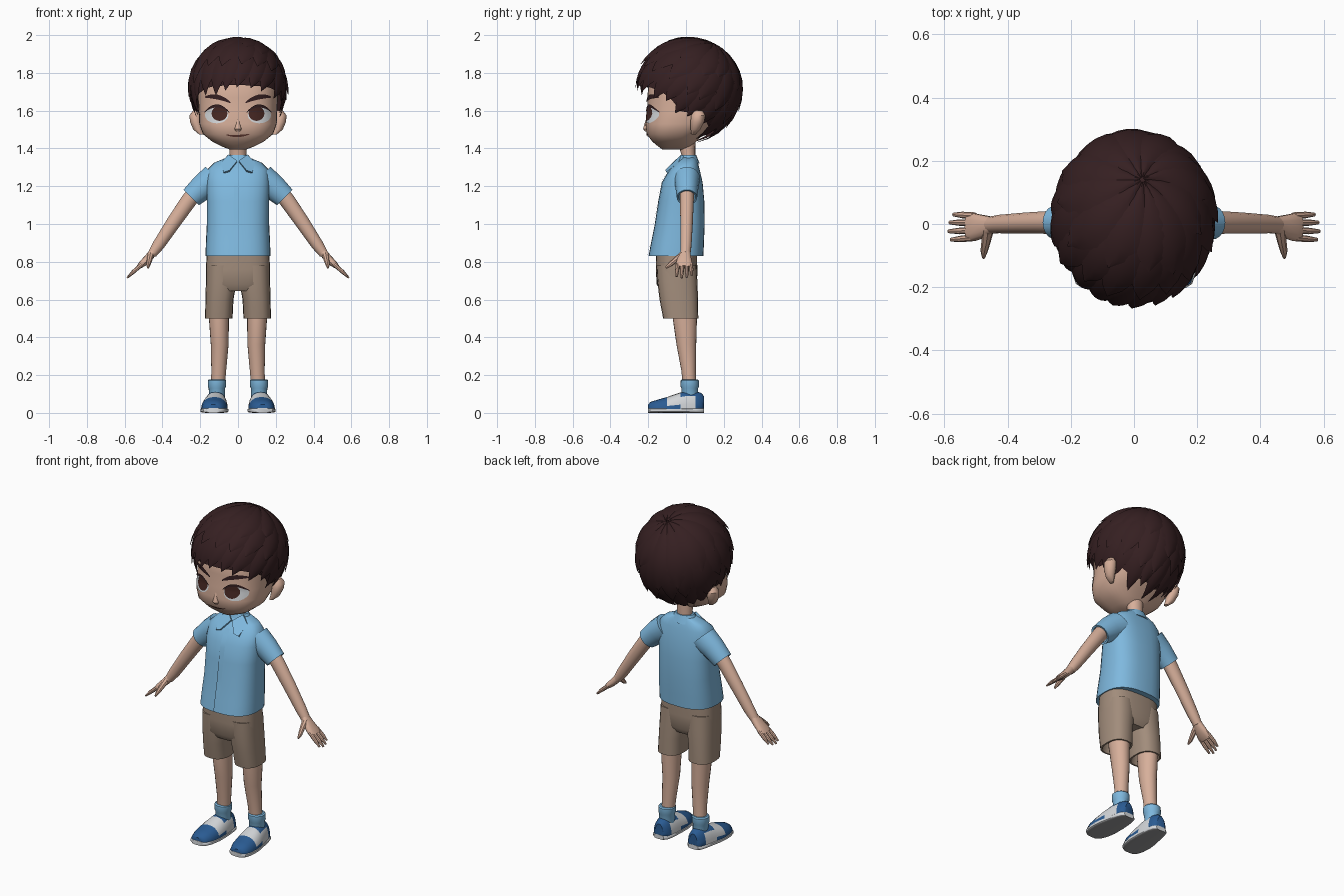
import bpy, bmesh, math, random
from mathutils import Vector

if "Cube" in bpy.data.objects:
    bpy.data.objects.remove(bpy.data.objects["Cube"])

random.seed(4)


def material(name, r, g, b):
    m = bpy.data.materials.new(name)
    m.diffuse_color = (r, g, b, 1)
    m.use_nodes = True
    m.node_tree.nodes["Principled BSDF"].inputs["Base Color"].default_value = m.diffuse_color
    return m


SKIN = material("skin", 0.68, 0.43, 0.325)
HAIR = material("hair brown", 0.036, 0.014, 0.0155)
SHIRT = material("light blue cloth", 0.21, 0.48, 0.73)
TAN = material("tan cloth", 0.36, 0.265, 0.20)
BLUE = material("shoe blue", 0.023, 0.105, 0.29)
WHITE = material("white", 0.66, 0.68, 0.70)
GREY = material("sole grey", 0.32, 0.32, 0.33)
IRIS = material("eye brown", 0.06, 0.02, 0.016)
LIP = material("mouth brown", 0.22, 0.08, 0.06)


def finish(name, bm, mats, angle=40):
    bmesh.ops.recalc_face_normals(bm, faces=bm.faces)
    mesh = bpy.data.meshes.new(name)
    bm.to_mesh(mesh)
    bm.free()
    ob = bpy.data.objects.new(name, mesh)
    bpy.context.collection.objects.link(ob)
    for m in mats:
        mesh.materials.append(m)
    bpy.ops.object.select_all(action='DESELECT')
    ob.select_set(True)
    bpy.context.view_layer.objects.active = ob
    bpy.ops.object.shade_smooth_by_angle(angle=math.radians(angle))
    return ob


def loft(name, secs, mats, u=(1, 0, 0), v=(0, 1, 0), n=20, p=2.0, s=1, zmin=-9, rule=None):
    """Closed skin through superellipse sections (x, y, z, radius u, radius v)."""
    bm = bmesh.new()
    u, v = Vector(u).normalized(), Vector(v).normalized()
    rings = []
    for x, y, z, ru, rv in secs:
        ring = []
        for i in range(n):
            a = 2 * math.pi * i / n
            c, d = (math.copysign(abs(k) ** (2 / p), k) for k in (math.cos(a), math.sin(a)))
            q = Vector((x, y, z)) + u * ru * c + v * rv * d
            ring.append(bm.verts.new((q.x * s, q.y, max(q.z, zmin))))
        rings.append(ring)
    for r0, r1 in zip(rings, rings[1:]):
        for i in range(n):
            bm.faces.new((r0[i], r0[i - 1], r1[i - 1], r1[i]))
    bm.faces.new(rings[0])
    bm.faces.new(rings[-1])
    if rule:
        for f in bm.faces:
            f.material_index = rule(f.calc_center_median())
    return finish(name, bm, mats)


def front_y(secs, p, x, z):
    """Front surface of an upright loft at x, z."""
    for a, b in zip(secs, secs[1:]):
        if a[2] <= z <= b[2]:
            t = (z - a[2]) / (b[2] - a[2])
            _, cy, _, rx, ry = (i + (j - i) * t for i, j in zip(a, b))
            return cy - ry * max(0, 1 - abs(x / rx) ** p) ** (1 / p)
    return 0


def patch(name, fn, nu, nv, secs, p, off, mat):
    """Thin plate laid on the front of a loft; fn(u, v) gives x, z."""
    bm = bmesh.new()
    grid = []
    for i in range(nu + 1):
        row = []
        for j in range(nv + 1):
            x, z = fn(i / nu, j / nv)
            row.append(bm.verts.new((x, front_y(secs, p, x, z) - off, z)))
        grid.append(row)
    for i in range(nu):
        for j in range(nv):
            bm.faces.new((grid[i][j], grid[i + 1][j], grid[i + 1][j + 1], grid[i][j + 1]))
    bmesh.ops.remove_doubles(bm, verts=bm.verts, dist=1e-5)
    return finish(name, bm, [mat])


def disc(cx, cz, rx, rz):
    return lambda u, v: (cx + rx * v * math.cos(u * 2 * math.pi), cz + rz * v * math.sin(u * 2 * math.pi))


def strip(x0, z0, x1, z1, arch, half):
    return lambda u, v: (x0 + (x1 - x0) * u,
                         z0 + (z1 - z0) * u + arch * 4 * u * (1 - u)
                         + half * (2 * v - 1) * (0.25 + 3 * u * (1 - u)))


# Head, neck and face
HEAD, HP = [(0, -.065, 1.395, .045, .06), (0, -.062, 1.41, .085, .085), (0, -.062, 1.435, .135, .115),
            (0, -.058, 1.475, .185, .15), (0, -.03, 1.53, .205, .185), (0, -.005, 1.59, .207, .2),
            (0, .01, 1.67, .212, .215), (0, .01, 1.77, .21, .205), (0, .02, 1.86, .15, .15),
            (0, .03, 1.91, .06, .06)], 2.5
loft("head", HEAD, [SKIN], n=36, p=HP)
loft("neck", [(0, .012, 1.30, .047, .037), (0, .012, 1.37, .044, .037), (0, .0, 1.45, .05, .05)], [SKIN])
loft("nose", [(0, -.205, 1.49, .012, .012), (0, -.21, 1.503, .019, .017), (0, -.208, 1.52, .014, .015),
              (0, -.2, 1.56, .007, .01)], [SKIN], n=12)
patch("mouth", strip(-.062, 1.472, .062, 1.476, -.008, .006), 12, 1, HEAD, HP, .004, LIP)
for s in (-1, 1):
    patch("eye_white", disc(.113 * s, 1.577, .062, .044), 24, 5, HEAD, HP, .004, WHITE)
    patch("iris", disc(.098 * s, 1.585, .042, .039), 20, 4, HEAD, HP, .007, IRIS)
    patch("upper_lid", strip(.045 * s, 1.59, .178 * s, 1.592, .034, .008), 12, 1, HEAD, HP, .009, HAIR)
    patch("eyebrow", strip(.04 * s, 1.643, .175 * s, 1.672, .014, .013), 12, 1, HEAD, HP, .006, HAIR)
    loft("ear", [(.195, .04, 1.475, .012, .012), (.212, .05, 1.50, .025, .025), (.222, .06, 1.54, .032, .036),
                 (.225, .065, 1.575, .032, .038), (.22, .065, 1.60, .018, .022)], [SKIN], n=12, s=s)

# Hair: an inner cap with layered pointed locks running from the crown
K = Vector((.1, .45, .88)).normalized()
E1 = (Vector((0, -1, 0)) - K * K.dot(Vector((0, -1, 0)))).normalized()
E2 = E1.cross(K) * (1 if E1.cross(K).x > 0 else -1)
HAIRLINE = [(0, 1.72), (40, 1.71), (60, 1.68), (75, 1.64), (90, 1.57), (115, 1.55), (140, 1.47), (180, 1.435)]


def hair_point(a, t, k=1.0):
    d = K * math.cos(t) + (E1 * math.cos(a) + E2 * math.sin(a)) * math.sin(t)
    rz = .27 if d.z > 0 else .295
    return Vector((.265 * d.x * k, .01 + .285 * d.y * k, 1.715 + rz * d.z * k))


def hair_end(a, drop=0.0):
    deg = abs((math.degrees(a) + 180) % 360 - 180)
    z = 1.5
    for (a0, z0), (a1, z1) in zip(HAIRLINE, HAIRLINE[1:]):
        if a0 <= deg <= a1:
            z = z0 + (z1 - z0) * (deg - a0) / (a1 - a0)
    t = 1.0
    while t < 2.5 and hair_point(a, t).z > z - drop:
        t += .01
    return t


bm = bmesh.new()
rows = [[bm.verts.new(hair_point(a, hair_end(a, -.02) * (.02 + .98 * j / 10), .93)) for j in range(11)]
        for a in (2 * math.pi * i / 40 for i in range(40))]
for i in range(40):
    for j in range(10):
        bm.faces.new((rows[i - 1][j], rows[i][j], rows[i][j + 1], rows[i - 1][j + 1]))
bm.faces.new([r[0] for r in rows])
finish("hair_cap", bm, [HAIR])

bm = bmesh.new()
# count, start angle, share of full length, half width, height
for count, t0, share, hw, k in ((21, .75, 1.0, .23, .95), (17, .3, .8, .29, .985), (12, .03, .58, .40, 1.0)):
    for c in range(count):
        a0 = 2 * math.pi * (c + random.uniform(-.2, .2)) / count
        t1 = hair_end(a0, random.uniform(-.01, .035)) * share * (1 if share == 1 else random.uniform(.9, 1.08))
        rows = []
        for i in range(9):
            w = i / 8
            width = hw * (1 if w < .5 else (1 - ((w - .5) / .5) ** 1.8)) + .004
            row = []
            for j in (-1, -.5, 0, .5, 1):
                lift = k + .035 * (1 - j * j) * min(1, 2.2 - 2 * w) - .012 + .03 * w ** 3
                row.append(bm.verts.new(hair_point(a0 + .3 * (1 - w) + j * width, t0 + (t1 - t0) * w, lift)))
            rows.append(row)
        for r0, r1 in zip(rows, rows[1:]):
            for j in range(4):
                bm.faces.new((r0[j], r0[j + 1], r1[j + 1], r1[j]))
finish("hair_locks", bm, [HAIR])

# Shirt body, placket and collar
BODY, BP = [(0, -.053, .83, .172, .145), (0, -.045, .90, .17, .14), (0, -.033, 1.0, .165, .132),
            (0, -.025, 1.12, .165, .122), (0, -.02, 1.22, .168, .108), (0, -.008, 1.29, .16, .08),
            (0, .005, 1.325, .125, .058), (0, .012, 1.352, .06, .04)], 2.6
loft("shirt_body", BODY, [SHIRT], n=32, p=BP)
patch("shirt_placket", lambda u, v: (-.022 + .03 * v, .835 + .46 * u), 14, 2, BODY, BP, .006, SHIRT)
loft("collar_band", [(0, .012, 1.32, .082, .06), (0, .012, 1.365, .056, .042)], [SHIRT])
for s in (-1, 1):
    bm = bmesh.new()
    wing = [(.004, -.06, 1.335), (.05, -.025, 1.368), (.092, -.04, 1.325), (.075, -.105, 1.275), (.045, -.11, 1.285)]
    f = bm.faces.new([bm.verts.new((x * s, y, z)) for x, y, z in wing])
    ext = bmesh.ops.extrude_face_region(bm, geom=[f])
    bmesh.ops.translate(bm, vec=(0, .012, -.008), verts=[g for g in ext["geom"] if isinstance(g, bmesh.types.BMVert)])
    finish("collar_wing", bm, [SHIRT], 20)

    # Sleeves, arms and hands
    loft("sleeve", [(.11, .005, 1.24, .088, .07), (.18, .005, 1.20, .07, .062), (.248, .005, 1.14, .058, .054),
                    (.246, .005, 1.142, .047, .044), (.21, .005, 1.17, .04, .04)], [SHIRT], u=(1, 0, 1), s=s)
    U = (.83, 0, .55)
    loft("arm", [(.2, .005, 1.20, .042, .038), (.26, .005, 1.125, .042, .037), (.34, .003, 1.01, .038, .034),
                 (.42, 0, .89, .032, .03), (.455, -.003, .84, .024, .027)], [SKIN], u=U, n=14, s=s)
    loft("palm", [(.445, -.003, .855, .022, .025), (.475, -.008, .82, .021, .036), (.505, -.01, .79, .019, .044),
                  (.525, -.01, .772, .013, .042)], [SKIN], u=U, n=14, p=2.4, s=s)
    for y, tip in ((-.043, .95), (-.02, 1.05), (.004, 1.0), (.026, .85)):
        loft("finger", [(.505, y, .79, .012, .011), (.505 + .045 * tip, y * 1.1, .79 - .04 * tip, .011, .0105),
                        (.505 + .078 * tip, y * 1.15, .79 - .072 * tip, .005, .006)], [SKIN], u=U, n=8, s=s)
    loft("thumb", [(.462, -.015, .84, .02, .018), (.468, -.055, .81, .015, .015), (.474, -.085, .785, .012, .012),
                   (.476, -.107, .768, .005, .006)], [SKIN], v=(0, .55, -.83), n=8, s=s)

    # Shorts legs with hollow hems, legs, socks
    loft("shorts_leg", [(.102, -.028, .56, .058, .075), (.102, -.028, .50, .064, .084), (.102, -.028, .50, .073, .093),
                        (.098, -.038, .60, .074, .102), (.088, -.046, .70, .082, .106),
                        (.085, -.05, .78, .082, .106)], [TAN], p=2.5, s=s)
    loft("leg", [(.1, -.005, .60, .055, .064), (.101, -.006, .50, .053, .064), (.097, .002, .36, .047, .052),
                 (.102, .014, .22, .039, .038), (.108, .02, .12, .037, .035)], [SKIN], s=s)
    loft("sock", [(.112, .022, .07, .042, .044), (.112, .02, .13, .043, .044), (.112, .02, .14, .048, .049),
                  (.111, .02, .172, .048, .048), (.11, .02, .178, .042, .042)], [SHIRT], s=s)

    # Shoes: y, centre x, half width, top height
    shape = [(-.2, .13, .03, .045), (-.188, .13, .05, .058), (-.15, .128, .065, .07), (-.1, .125, .071, .084),
             (-.06, .123, .069, .098), (-.03, .12, .066, .108), (0, .118, .062, .115), (.05, .115, .054, .115),
             (.08, .114, .045, .106), (.094, .114, .028, .09)]
    loft("shoe_upper", [(x, y, .015, w, h - .015) for y, x, w, h in shape], [BLUE, WHITE], v=(0, 0, 1), n=24,
         p=2.3, s=s, zmin=.014,
         rule=lambda c: 1 if -.1 < c.y < -.03 and c.z > .03 or -.03 < c.y < .05 and c.z < .085 else 0)
    loft("shoe_sole", [(x, y * 1.01, .013, w + .004, .013) for y, x, w, h in shape], [GREY, WHITE], v=(0, 0, 1),
         n=24, p=4, s=s, rule=lambda c: 0 if c.z < .003 else 1)

# Shorts hips
loft("shorts_hips", [(0, -.048, .645, .12, .085), (0, -.048, .68, .168, .107), (0, -.05, .76, .17, .11),
                     (0, -.05, .86, .165, .108)], [TAN], n=28, p=2.8)
